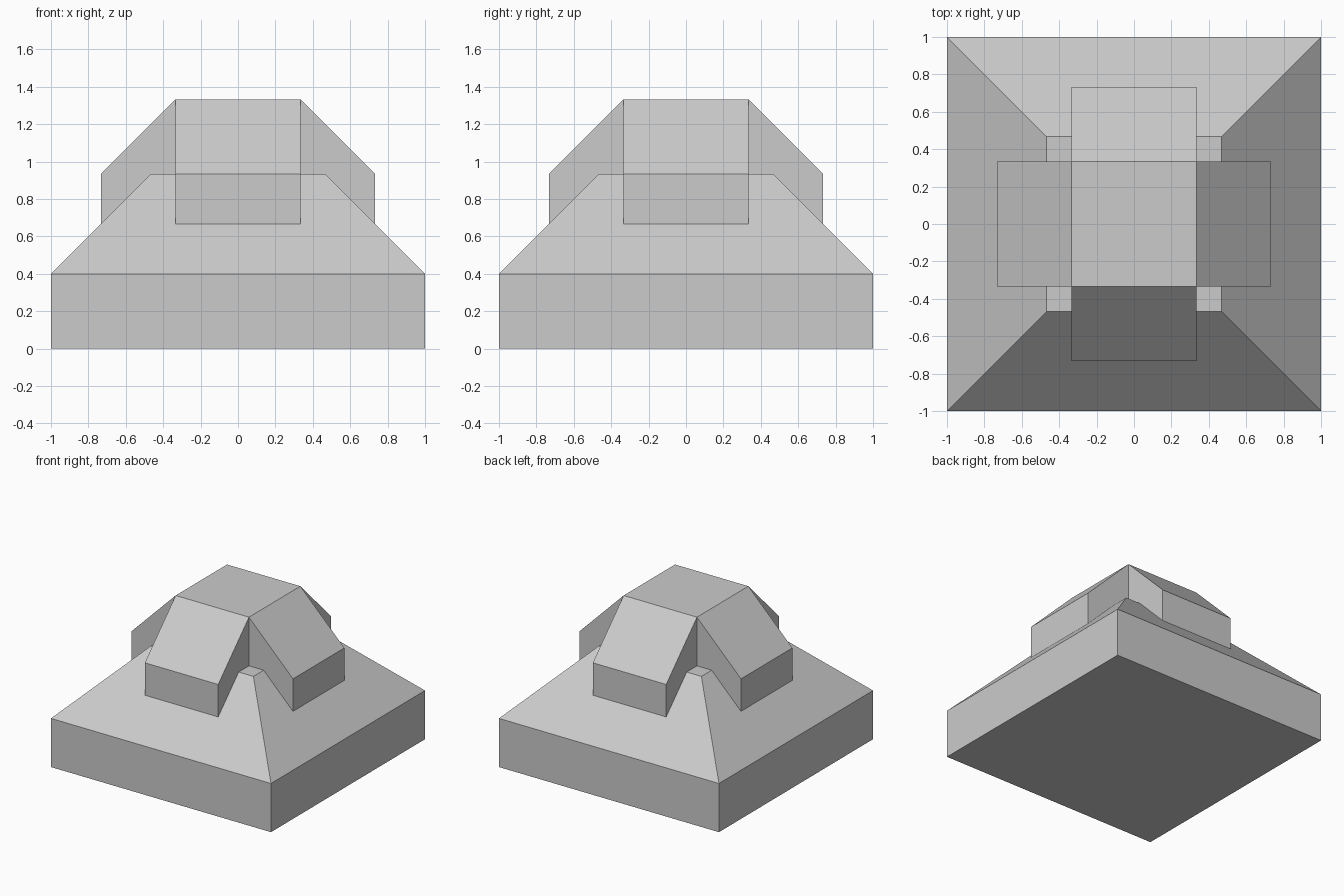
import bpy
import bmesh
from mathutils import Matrix, Vector

default_cube = bpy.data.objects.get("Cube")
if default_cube:
    bpy.data.objects.remove(default_cube, do_unlink=True)

GREY = (0.6, 0.6, 0.6, 1.0)
stone = bpy.data.materials.new("light_grey")
stone.use_nodes = True
stone.diffuse_color = GREY
stone.node_tree.nodes["Principled BSDF"].inputs["Base Color"].default_value = GREY


def block(half, bottom, top):
    """Square block with a given half width, as a bmesh."""
    bm = bmesh.new()
    size = Matrix.Diagonal((2 * half, 2 * half, top - bottom, 1))
    move = Matrix.Translation((0, 0, (bottom + top) / 2))
    bmesh.ops.create_cube(bm, size=1, matrix=move @ size)
    bm.normal_update()
    return bm


def finish(bm, name):
    bmesh.ops.recalc_face_normals(bm, faces=bm.faces)
    mesh = bpy.data.meshes.new(name)
    bm.to_mesh(mesh)
    bm.free()
    mesh.materials.append(stone)
    obj = bpy.data.objects.new(name, mesh)
    bpy.context.collection.objects.link(obj)
    return obj


# Base: square plinth whose top face rises into a truncated pyramid
PLINTH, SHOULDER, RISE = 0.4, 0.9333, 0.5333
bm = block(1, 0, PLINTH)
roof = [f for f in bm.faces if f.normal.z > 0.5]
cap = bmesh.ops.extrude_discrete_faces(bm, faces=roof)["faces"][0]
for v in cap.verts:
    v.co = Vector((v.co.x * (1 - RISE), v.co.y * (1 - RISE), SHOULDER))
finish(bm, "sloped_base")

# Crown: central block with four arms, each sloping down to a short end wall
CORE, ARM, TOP = 0.3333, 0.4, 1.3333
bm = block(CORE, 0.6667, TOP)
sides = [f for f in bm.faces if abs(f.normal.z) < 0.5]
for face in sides:
    outward = face.normal.copy()
    end = bmesh.ops.extrude_discrete_faces(bm, faces=[face])["faces"][0]
    for v in end.verts:
        v.co += outward * ARM
        if v.co.z > 1:
            v.co.z -= ARM
finish(bm, "cross_shaped_crown")
